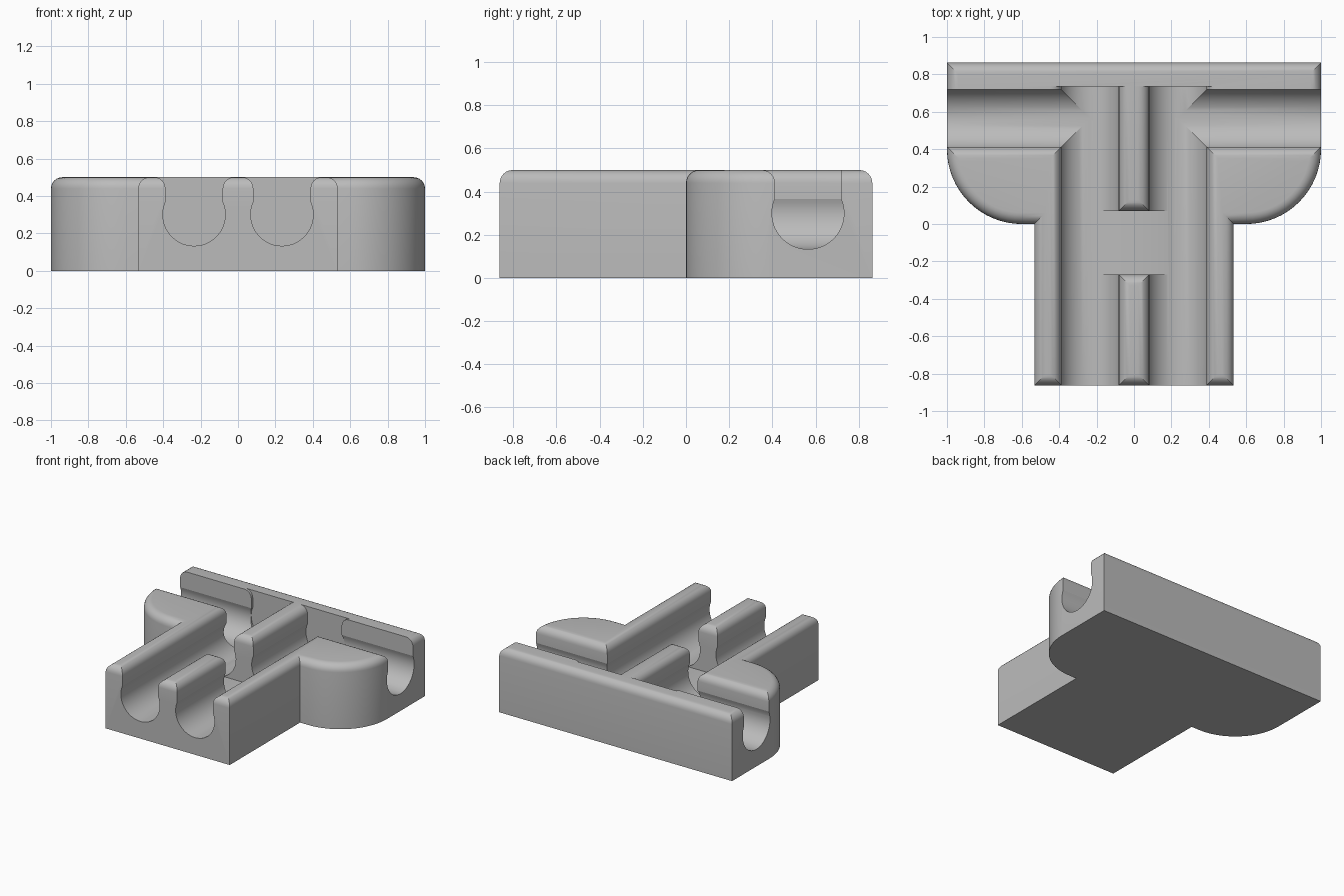
import bpy, bmesh
from math import sin, cos, acos, pi, radians

if "Cube" in bpy.data.objects:
    bpy.data.objects.remove(bpy.data.objects["Cube"])

TOP, FILLET = 0.5, 0.06            # block height and edge rounding
BORE, NECK, AXIS_Z = 0.167, 0.153, 0.30   # channel bore radius, slot half width, bore height
OFFSET = 0.235                     # channel distance from the middle
CROSS_Y = 0.565                    # cross channel centre line
BACK, WING, STEM = 0.863, 1.0, 0.533

grey = bpy.data.materials.new("plain_grey")
grey.use_nodes = True
grey.diffuse_color = (0.5, 0.5, 0.5, 1)
grey.node_tree.nodes["Principled BSDF"].inputs["Base Color"].default_value = (0.5, 0.5, 0.5, 1)


def arc(cx, cy, r, start, end, n):
    return [(cx + r * cos(start + (end - start) * i / n),
             cy + r * sin(start + (end - start) * i / n)) for i in range(n + 1)]


def prism(name, points, a, b, place, bevel_top=False):
    """Extrude a closed profile from a to b; place maps (u, v, w) to a position."""
    bm = bmesh.new()
    low = [bm.verts.new(place(u, v, a)) for u, v in points]
    high = [bm.verts.new(place(u, v, b)) for u, v in points]
    bm.faces.new(low)
    cap = bm.faces.new(high)
    for i in range(len(points)):
        j = (i + 1) % len(points)
        bm.faces.new((low[i], low[j], high[j], high[i]))
    bmesh.ops.recalc_face_normals(bm, faces=bm.faces[:])
    if bevel_top:
        bmesh.ops.bevel(bm, geom=list(cap.edges), offset=FILLET, offset_type='OFFSET',
                        segments=6, profile=0.5, affect='EDGES')
    mesh = bpy.data.meshes.new(name)
    bm.to_mesh(mesh)
    bm.free()
    mesh.materials.append(grey)
    obj = bpy.data.objects.new(name, mesh)
    bpy.context.collection.objects.link(obj)
    return obj


def lip(half, flared):
    """Upper side of a slot, flaring outward to round the edge it cuts."""
    if not flared:
        return [(half, TOP + 0.1)]
    return arc(half + FILLET, TOP - FILLET, FILLET, pi, pi / 2, 6) + [(half + FILLET, TOP + 0.1)]


def channel(left_flared=True):
    """Keyhole profile: round bore with a narrower slot above."""
    bore = arc(0, 0, BORE, -pi / 2, acos(NECK / BORE), 16)
    side = [(u, v + AXIS_Z) for u, v in bore]
    right = side + lip(NECK, True)
    left = side + lip(NECK, left_flared)
    return right + [(-u, v) for u, v in reversed(left[1:])]


# T-shaped block with rounded wing corners and rounded top rim
right = [(STEM, -BACK), (STEM, 0)] + arc(0.6, 0.4, 0.4, -pi / 2, 0, 16) + [(WING, BACK)]
outline = right + [(-x, y) for x, y in reversed(right)]
block = prism("channel_block", outline, 0, TOP, lambda u, v, w: (u, v, w), True)

# Cutters: two long channels, two cross channels, and the gap in the middle rib
cutters = []
for s in (-1, 1):
    cutters.append(prism("long_channel_cutter", channel(), -1, CROSS_Y + BORE + 0.004,
                         lambda u, v, w, s=s: (u + s * OFFSET, w, v)))
for s in (-1, 1):
    cutters.append(prism("cross_channel_cutter", channel(False), 0.22, 1.1,
                         lambda u, v, w, s=s: (s * w, CROSS_Y - u, v)))
gap_side = [(0.17, 0.142)] + lip(0.17, True)
gap = gap_side + [(-u, v) for u, v in reversed(gap_side)]
cutters.append(prism("rib_gap_cutter", gap, -OFFSET, OFFSET, lambda u, v, w: (w, u - 0.1, v)))

bpy.ops.object.select_all(action='DESELECT')
bpy.context.view_layer.objects.active = block
block.select_set(True)
for cutter in cutters:
    cutter.hide_render = True
    mod = block.modifiers.new("cut", 'BOOLEAN')
    mod.operation, mod.solver, mod.object = 'DIFFERENCE', 'EXACT', cutter
    bpy.ops.object.modifier_apply(modifier=mod.name)
    bpy.data.objects.remove(cutter)

bpy.ops.object.shade_smooth_by_angle(angle=radians(20))
